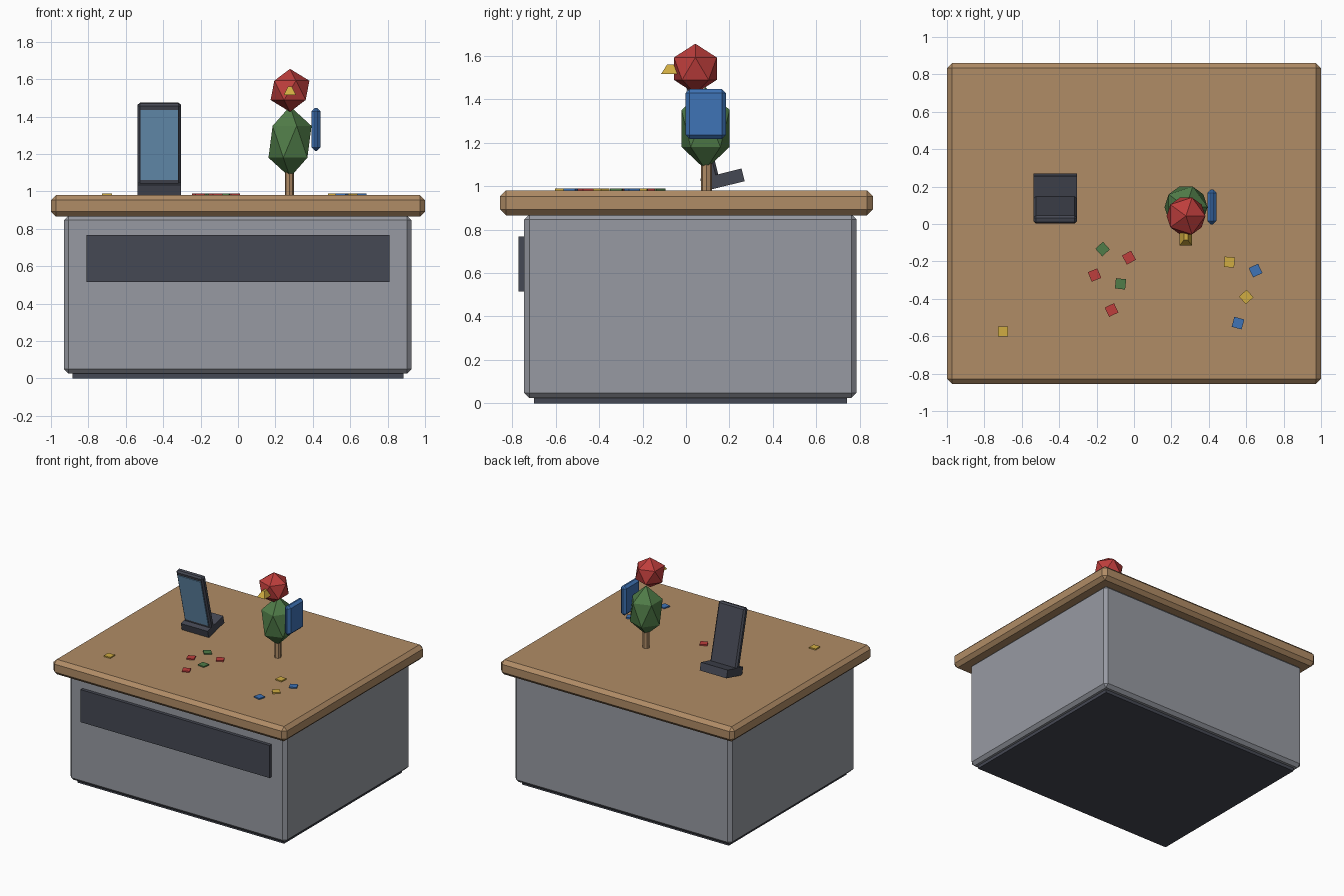
import bpy, bmesh, math
from mathutils import Matrix

if "Cube" in bpy.data.objects:
    bpy.data.objects.remove(bpy.data.objects["Cube"])


def srgb(r, g, b):
    f = lambda c: c / 12.92 if c <= 0.04045 else ((c + 0.055) / 1.055) ** 2.4
    return (f(r / 255), f(g / 255), f(b / 255), 1)


def material(name, rgb):
    m = bpy.data.materials.new(name)
    m.diffuse_color = srgb(*rgb)
    m.use_nodes = True
    m.node_tree.nodes["Principled BSDF"].inputs["Base Color"].default_value = m.diffuse_color
    return m


wood = material("wood", (176, 140, 102))
steel = material("grey_steel", (151, 154, 162))
dark = material("dark_plastic", (69, 72, 83))
glass = material("screen_blue", (108, 152, 188))
red = material("red", (190, 62, 60))
green = material("green", (80, 124, 72))
blue = material("blue", (62, 115, 182))
yellow = material("yellow", (208, 172, 66))


def finish(name, bm, mat, loc=(0, 0, 0), rot=(0, 0, 0)):
    bmesh.ops.recalc_face_normals(bm, faces=bm.faces)
    me = bpy.data.meshes.new(name)
    bm.to_mesh(me)
    bm.free()
    me.materials.append(mat)
    ob = bpy.data.objects.new(name, me)
    ob.location, ob.rotation_euler = loc, rot
    bpy.context.collection.objects.link(ob)
    return ob


def box(name, size, loc, mat, bevel=0, rot=(0, 0, 0)):
    bm = bmesh.new()
    bmesh.ops.create_cube(bm, size=1, matrix=Matrix.Diagonal((*size, 1)))
    if bevel:
        bmesh.ops.bevel(bm, geom=bm.edges[:], offset=bevel, segments=1,
                        affect='EDGES')
    return finish(name, bm, mat, loc, rot)


def span(name, x, y, z, mat, bevel=0):
    """Box given by its extents on each axis."""
    return box(name, [b - a for a, b in (x, y, z)],
               [(a + b) / 2 for a, b in (x, y, z)], mat, bevel)


def gem(name, radii, loc, mat):
    """Twenty-sided faceted ball."""
    bm = bmesh.new()
    bmesh.ops.create_icosphere(bm, subdivisions=1, radius=1,
                               matrix=Matrix.Diagonal((*radii, 1)))
    return finish(name, bm, mat, loc)


# Counter
span("plinth", (-0.885, 0.885), (-0.70, 0.74), (0, 0.06), dark)
span("cabinet", (-0.93, 0.927), (-0.745, 0.785), (0.025, 0.87), steel, 0.024)
span("front_panel", (-0.81, 0.81), (-0.77, -0.735), (0.515, 0.767), dark)
span("countertop", (-1, 1), (-0.855, 0.86), (0.865, 0.98), wood, 0.027)

# Tilted display terminal
tilt = math.radians(14)
box("terminal_base", (0.23, 0.196, 0.06), (-0.421, 0.1675, 1.028), dark,
    rot=(tilt, 0, 0))
tablet_y, tablet_z, thick = 0.075, 1.254, 0.045
box("terminal_case", (0.23, thick, 0.45), (-0.421, tablet_y, tablet_z), dark,
    0.012, (tilt, 0, 0))
off = thick / 2 + 0.001
box("terminal_screen", (0.2, 0.008, 0.386),
    (-0.421, tablet_y - off * math.cos(tilt), tablet_z - off * math.sin(tilt)),
    glass, rot=(tilt, 0, 0))

# Bird on a perch
bm = bmesh.new()
bmesh.ops.create_cone(bm, cap_ends=True, segments=8, radius1=0.025,
                      radius2=0.025, depth=0.13)
finish("perch_post", bm, wood, (0.275, 0.094, 1.04))
gem("bird_body", (0.1286, 0.13, 0.19), (0.278, 0.09, 1.265), green)
gem("bird_head", (0.116, 0.116, 0.115), (0.278, 0.043, 1.54), red)
span("bird_wing", (0.393, 0.441), (-0.002, 0.184), (1.217, 1.446), blue, 0.018)

# Beak: block tapering toward its top
beak = span("bird_beak", (0.244, 0.31), (-0.115, 0.0), (1.515, 1.56), yellow)
for v in beak.data.vertices:
    if v.co.z > 0:
        v.co.x *= 0.32
        v.co.y *= 0.5

# Scattered square chips: colour, x, y, turn in degrees
chips = [
    (green, -0.168, -0.134, 42), (red, -0.211, -0.273, 22),
    (red, -0.027, -0.18, 28), (green, -0.072, -0.32, -6),
    (red, -0.12, -0.46, 25), (yellow, -0.70, -0.575, 0),
    (yellow, 0.51, -0.204, -5), (blue, 0.65, -0.249, 25),
    (yellow, 0.60, -0.39, 42), (blue, 0.556, -0.53, -15),
]
for i, (mat, x, y, turn) in enumerate(chips):
    box(f"chip_{i + 1}", (0.055, 0.055, 0.012), (x, y, 0.983), mat,
        rot=(0, 0, math.radians(turn)))
